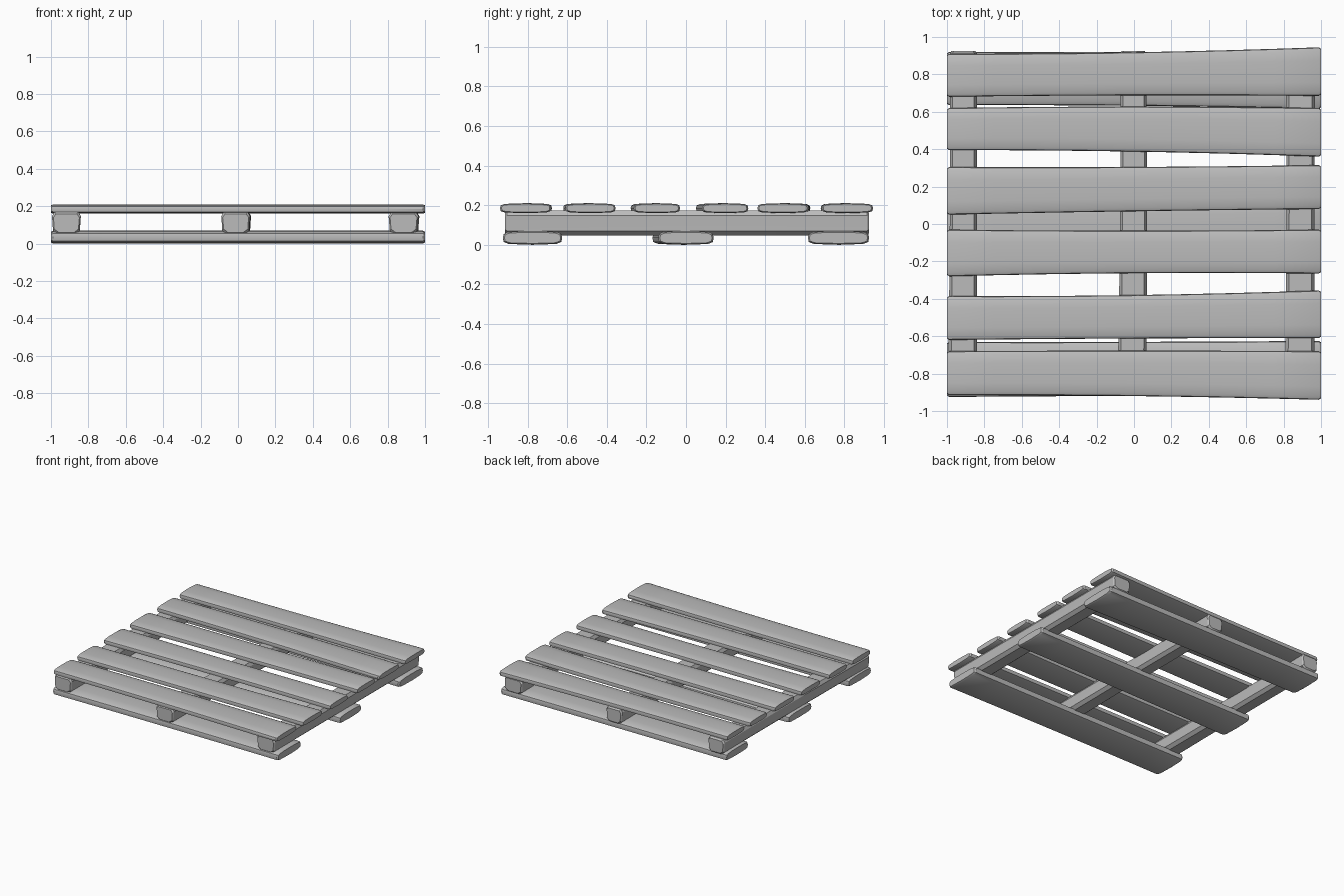
import bpy, bmesh, math
from mathutils import Vector

cube = bpy.data.objects.get("Cube")
if cube:
    bpy.data.objects.remove(cube, do_unlink=True)

wood = bpy.data.materials.new("plain_grey")
wood.use_nodes = True
grey = (0.5, 0.5, 0.5, 1)
wood.diffuse_color = grey
wood.node_tree.nodes["Principled BSDF"].inputs["Base Color"].default_value = grey

# Cross-sections: across (-1 to 1) and up (-1 to 1)
PLANK = [(-0.8, -0.88), (0, -1), (0.8, -0.88), (0.97, -0.6), (1, 0), (0.97, 0.55),
         (0.85, 0.82), (0.45, 0.97), (0, 1), (-0.45, 0.97), (-0.85, 0.82),
         (-0.97, 0.55), (-1, 0), (-0.97, -0.6)]
BEAM = [(-0.6, -1), (0.6, -1), (0.93, -0.65), (0.96, 0), (1, 0.6), (0.8, 1),
        (-0.8, 1), (-1, 0.6), (-0.96, 0), (-0.93, -0.65)]


def curve3(values, t):
    """Smooth curve through a start, a middle and an end value."""
    a, b, c = values
    return a * (1 - t) * (1 - 2 * t) + 4 * b * t * (1 - t) + c * t * (2 * t - 1)


def board(name, section, start, end, low, high, bottom, top, along_x=True):
    """Loft a section along x or y between two hand-cut edges."""
    bm = bmesh.new()
    length = end - start
    tip = 0.012 / length
    steps = [0, tip] + [i / 8 for i in range(1, 8)] + [1 - tip, 1]
    rings = []
    for t in steps:
        lo, hi = curve3(low, t), curve3(high, t)
        shrink = 0.8 if t in (0, 1) else 1
        half_w = (hi - lo) / 2 - (0.008 if shrink < 1 else 0)
        half_h = (top - bottom) / 2 * shrink
        mid_w, mid_h = (lo + hi) / 2, (bottom + top) / 2
        ring = []
        for u, v in section:
            along, across, z = start + length * t, mid_w + u * half_w, mid_h + v * half_h
            co = (along, across, z) if along_x else (across, along, z)
            ring.append(bm.verts.new(Vector(co)))
        rings.append(ring)
    n = len(section)
    for r0, r1 in zip(rings, rings[1:]):
        for i in range(n):
            j = (i + 1) % n
            bm.faces.new((r0[i], r0[j], r1[j], r1[i]))
    bm.faces.new(rings[0])
    bm.faces.new(rings[-1])
    bmesh.ops.recalc_face_normals(bm, faces=bm.faces)
    mesh = bpy.data.meshes.new(name)
    bm.to_mesh(mesh)
    bm.free()
    mesh.materials.append(wood)
    ob = bpy.data.objects.new(name, mesh)
    bpy.context.collection.objects.link(ob)
    bpy.ops.object.select_all(action="DESELECT")
    ob.select_set(True)
    bpy.context.view_layer.objects.active = ob
    bpy.ops.object.shade_smooth_by_angle(angle=math.radians(30))


# Six slightly uneven deck planks, front to back
deck = [((-0.915, -0.92, -0.94), (-0.68, -0.677, -0.68)),
        ((-0.62, -0.612, -0.61), (-0.385, -0.38, -0.355)),
        ((-0.28, -0.263, -0.265), (-0.03, -0.036, -0.03)),
        ((0.05, 0.068, 0.08), (0.305, 0.305, 0.315)),
        ((0.395, 0.387, 0.36), (0.62, 0.628, 0.62)),
        ((0.68, 0.688, 0.685), (0.91, 0.918, 0.945))]
for i, (low, high) in enumerate(deck):
    board(f"deck_plank_{i + 1}", PLANK, -1, 1, low, high, 0.16, 0.21)

# Three wider base planks
base = {"front": ((-0.925, -0.92, -0.925), (-0.63, -0.63, -0.625)),
        "middle": ((-0.17, -0.15, -0.14), (0.13, 0.13, 0.14)),
        "back": ((0.635, 0.632, 0.615), (0.92, 0.92, 0.925))}
for place, (low, high) in base.items():
    board(f"base_plank_{place}", PLANK, -1, 1, low, high, 0, 0.07)

# Three beams running front to back
beams = {"right": ((-0.995, -0.985, -0.985), (-0.84, -0.84, -0.84)),
         "middle": ((-0.09, -0.075, -0.075), (0.065, 0.07, 0.065)),
         "left": ((0.805, 0.815, 0.81), (0.965, 0.965, 0.97))}
for place, (low, high) in beams.items():
    board(f"beam_{place}", BEAM, -0.915, 0.925, low, high, 0.048, 0.172, along_x=False)
